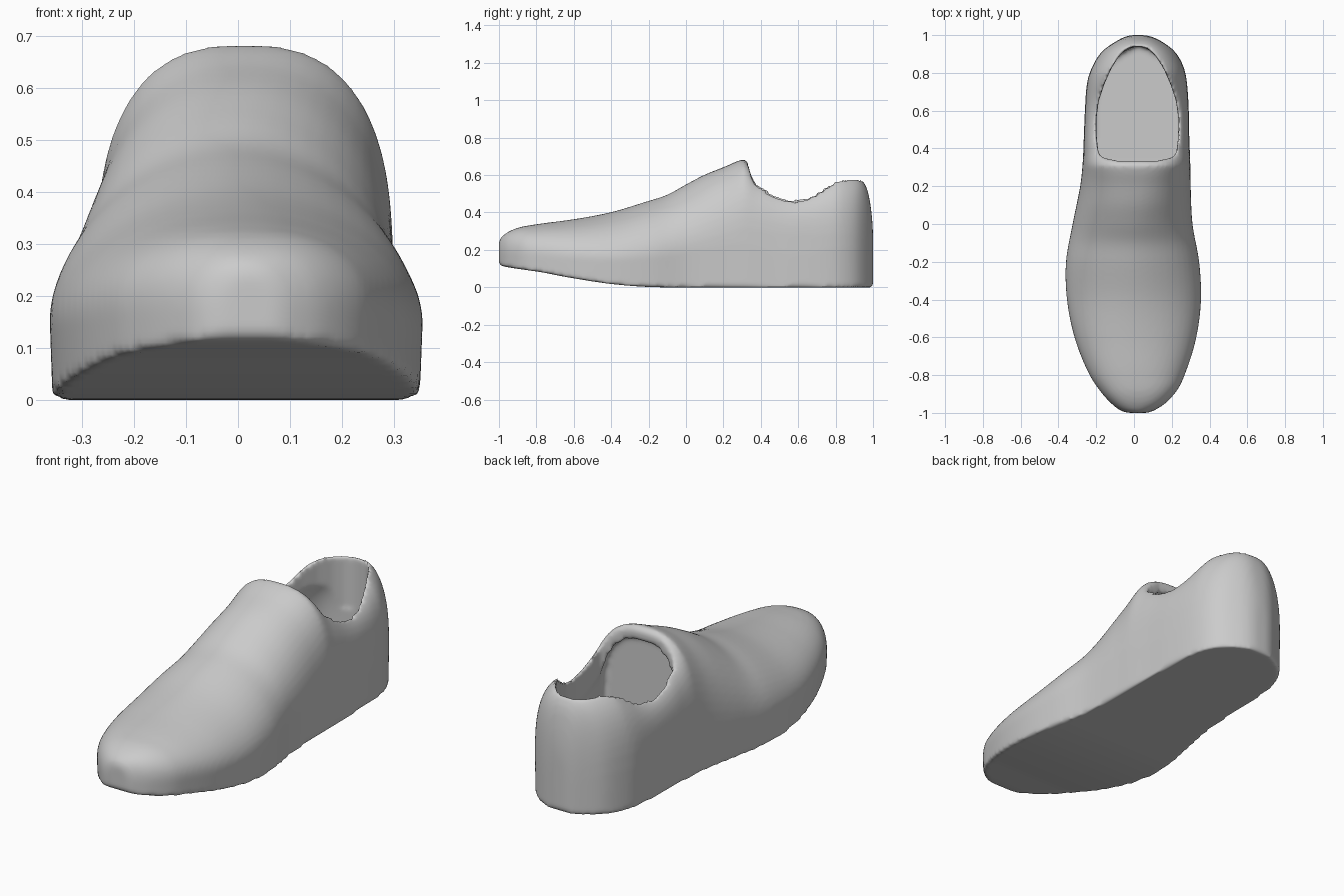
import bpy, bmesh, math

if "Cube" in bpy.data.objects:
    bpy.data.objects.remove(bpy.data.objects["Cube"])

# Section stations: y, left x, right x, roundness power
PLAN = [(-1, -.02, .06, 2.2), (-.985, -.075, .11, 2.3), (-.95, -.12, .165, 2.4), (-.87, -.19, .235, 2.3),
        (-.8, -.235, .268, 2.2),
        (-.6, -.315, .33, 2), (-.4, -.355, .355, 1.85), (-.2, -.36, .345, 1.85), (0, -.325, .31, 1.95),
        (.2, -.285, .30, 2.3), (.32, -.272, .298, 2.7), (.45, -.266, .293, 3.6), (.6, -.26, .29, 4),
        (.75, -.248, .28, 2.9), (.83, -.222, .263, 2.7), (.91, -.172, .218, 2.6), (.97, -.09, .14, 2.6),
        (1, .0, .04, 3)]
# Side silhouette: upper line and sole line
TOP = [(-1, .235), (-.98, .275), (-.9, .318), (-.8, .337), (-.6, .364), (-.4, .402), (-.2, .462), (-.1, .495),
       (0, .55), (.1, .602), (.2, .642), (.31, .685), (.335, .665), (.38, .61), (.45, .555), (.53, .515),
       (.6, .505), (.67, .525), (.75, .58), (.8, .605), (.88, .602), (.94, .575), (.97, .52), (.985, .45), (1, .25)]
SOLE = [(-1, .125), (-.8, .085), (-.6, .048), (-.4, .018), (-.2, .002), (0, 0), (1, 0)]


def sample(table, y, k):
    """Smooth interpolation of column k, measured along the end-dense angle."""
    ang = lambda v: math.acos(max(-1, min(1, -v)))
    T = [ang(r[0]) for r in table]
    V = [r[k] for r in table]
    t, n = ang(y), len(table)
    i = max(j for j in range(n - 1) if T[j] <= t + 1e-9)

    def slope(j):
        a, b = max(j - 1, 0), min(j + 1, n - 1)
        return (V[b] - V[a]) / (T[b] - T[a])
    h = T[i + 1] - T[i]
    s = (t - T[i]) / h
    return ((2*s**3 - 3*s*s + 1) * V[i] + (s**3 - 2*s*s + s) * h * slope(i)
            + (3*s*s - 2*s**3) * V[i + 1] + (s**3 - s*s) * h * slope(i + 1))


def loft(name, rings):
    bm = bmesh.new()
    vs = [[bm.verts.new(p) for p in ring] for ring in rings]
    n = len(vs[0])
    for a, b in zip(vs, vs[1:]):
        for i in range(n):
            bm.faces.new((a[i], a[(i + 1) % n], b[(i + 1) % n], b[i]))
    bm.faces.new(vs[0])
    bm.faces.new(vs[-1])
    bmesh.ops.recalc_face_normals(bm, faces=bm.faces)
    me = bpy.data.meshes.new(name)
    bm.to_mesh(me)
    bm.free()
    ob = bpy.data.objects.new(name, me)
    bpy.context.collection.objects.link(ob)
    return ob


def shoe_rings(inset=0.0, start=-1, stations=120, arc=28):
    rings = []
    for s in range(stations + 1):
        y = -math.cos(math.pi * s / stations)
        if y < start:
            continue
        l, r, p = (sample(PLAN, y, k) for k in (1, 2, 3))
        zb = sample(SOLE, y, 1) + inset * 1.1
        zt = max(sample(TOP, y, 1) - inset * (2 if y > .36 else 1), zb + .02)
        mid, half = (l + r) / 2, max((r - l) / 2 - inset, .012)
        z0 = zb + .35 * (zt - zb)
        yy = y * (1 - inset * 1.2)
        ring = []
        for i in range(arc + 1):
            a = math.pi * i / arc
            c, sn = math.cos(a), max(math.sin(a), 0)
            ring.append((mid + half * math.copysign(abs(c) ** (2 / p), c), yy,
                         z0 + (zt - z0) * sn ** (2 / p)))
        ring += [(mid - half * .985, yy, zb), (mid + half * .985, yy, zb)]
        rings.append(ring)
    return rings


# Outer body of the shoe
shoe = loft("shoe_upper_and_sole", shoe_rings())

# Hollow for the foot, closed just ahead of the tongue
foot_hollow = loft("foot_hollow", shoe_rings(.045, .3))

# Ankle opening, an arch-shaped prism
half = [(.10, .333), (.18, .35), (.205, .37), (.215, .45), (.218, .55), (.205, .65), (.175, .74),
        (.14, .82), (.10, .885), (.06, .925), (.025, .938)]
outline = [(x + .018, y) for x, y in half] + [(.018 - x, y) for x, y in reversed(half)]
opening = loft("ankle_opening", [[(x, y, z) for x, y in outline] for z in (.3, .9)])


def apply(ob, kind, **props):
    m = ob.modifiers.new(kind.lower(), kind)
    for k, v in props.items():
        setattr(m, k, v)
    bpy.context.view_layer.objects.active = ob
    bpy.ops.object.modifier_apply(modifier=m.name)


for cutter in (foot_hollow, opening):
    apply(shoe, 'BOOLEAN', operation='DIFFERENCE', solver='EXACT', object=cutter)
    bpy.data.objects.remove(cutter)

# Blend the skin and roll the collar rim
apply(shoe, 'REMESH', mode='VOXEL', voxel_size=.0115)
apply(shoe, 'SMOOTH', factor=.5, iterations=5)
for f in shoe.data.polygons:
    f.use_smooth = True
